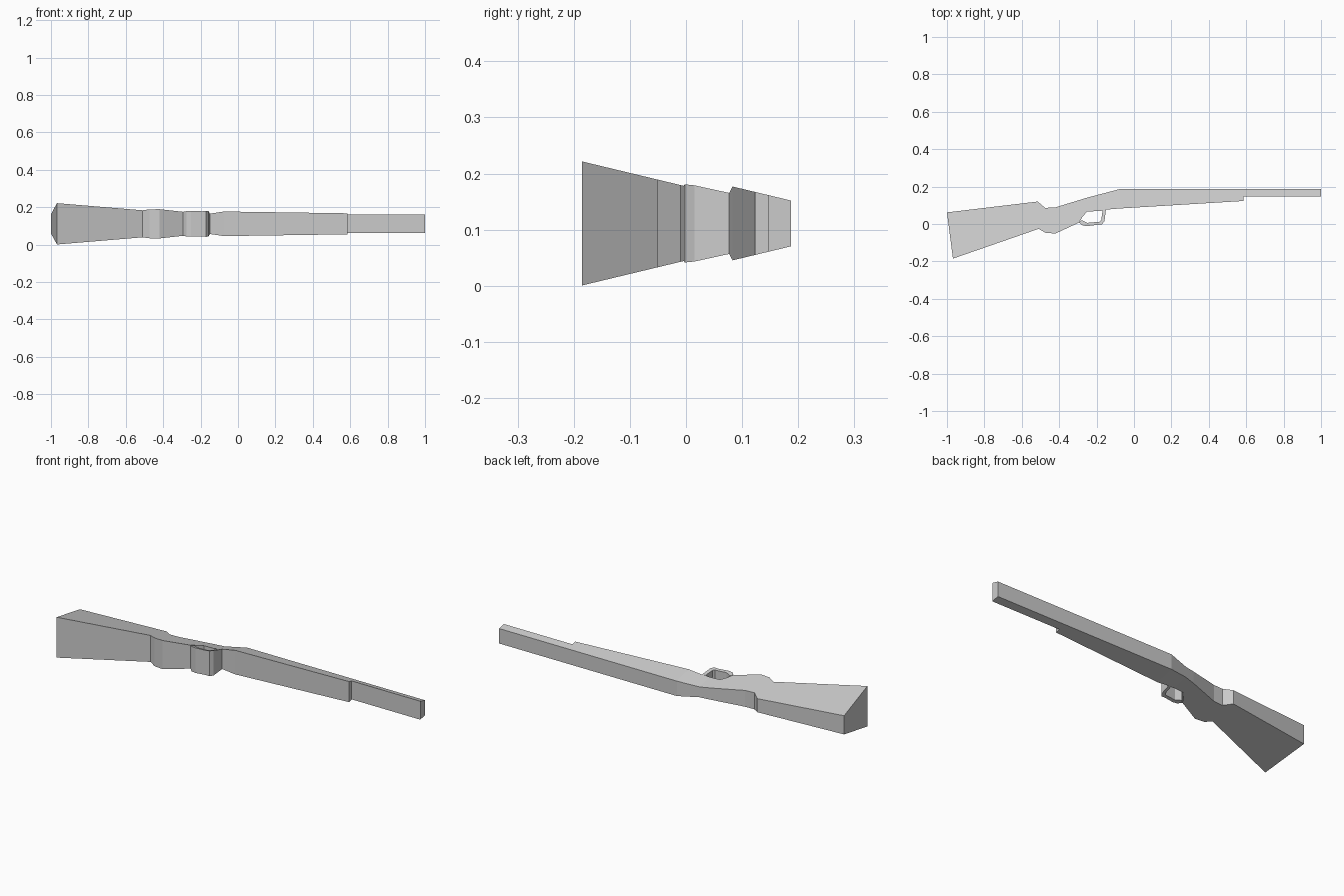
import bpy, bmesh

if "Cube" in bpy.data.objects:
    bpy.data.objects.remove(bpy.data.objects["Cube"])

MID_Z = 0.111            # centre plane of the rifle lying on its side
RAMP = (-0.19, -0.075)   # where the thin grip widens into the fore-end


def half_width(x, y):
    t = min(max((x - RAMP[0]) / (RAMP[1] - RAMP[0]), 0), 1)
    return 0.066 + 0.0197 * t - 0.24 * y


def tapered_slab(name, outline):
    """Flat outline given thickness that narrows towards the top edge (+y)."""
    bm = bmesh.new()
    bm.faces.new([bm.verts.new((x, y, 0)) for x, y in outline])
    for x in RAMP:
        bmesh.ops.bisect_plane(bm, geom=bm.verts[:] + bm.edges[:] + bm.faces[:],
                               plane_co=(x, 0, 0), plane_no=(1, 0, 0))
    base = bm.verts[:]
    ext = bmesh.ops.extrude_face_region(bm, geom=bm.faces[:], use_keep_orig=True)
    upper = {g for g in ext["geom"] if isinstance(g, bmesh.types.BMVert)}
    for v in base + list(upper):
        side = 1 if v in upper else -1
        v.co.z = MID_Z + side * half_width(v.co.x, v.co.y)
    bmesh.ops.recalc_face_normals(bm, faces=bm.faces[:])
    mesh = bpy.data.meshes.new(name)
    bm.to_mesh(mesh)
    bm.free()
    obj = bpy.data.objects.new(name, mesh)
    bpy.context.collection.objects.link(obj)
    return obj


# Butt, grip, fore-end and barrel in one silhouette
tapered_slab("stock_and_barrel", [
    (-1.0, 0.062), (-0.515, 0.12), (-0.475, 0.086), (-0.42, 0.089),
    (-0.25, 0.141), (-0.075, 0.187), (1.0, 0.187), (1.0, 0.147),
    (0.585, 0.147), (0.585, 0.123), (-0.075, 0.083), (-0.15, 0.077),
    (-0.17, 0.071), (-0.252, 0.066), (-0.277, 0.036), (-0.293, 0.008),
    (-0.42, -0.051), (-0.473, -0.047), (-0.51, -0.026), (-0.968, -0.185)])

# Loop around the trigger opening
tapered_slab("trigger_guard", [
    (-0.15, 0.077), (-0.158, 0.015), (-0.172, -0.002), (-0.25, -0.011),
    (-0.275, -0.008), (-0.293, 0.008), (-0.279, 0.02), (-0.25, 0.006),
    (-0.185, 0.012), (-0.175, 0.022), (-0.168, 0.0715)])
